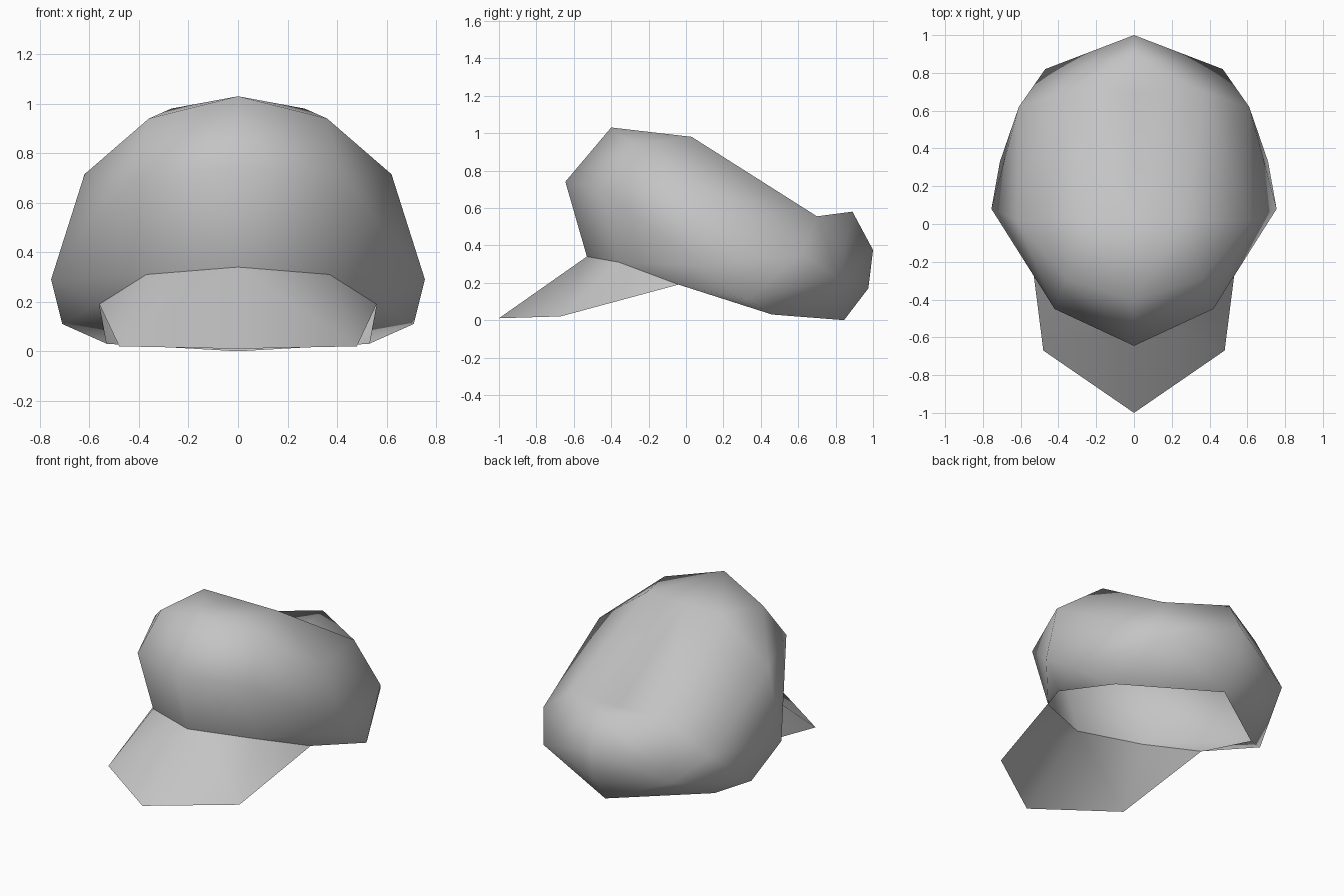
import bpy, bmesh

if "Cube" in bpy.data.objects:
    bpy.data.objects.remove(bpy.data.objects["Cube"])

grey = bpy.data.materials.new("light_grey")
grey.diffuse_color = (0.55, 0.55, 0.55, 1)
grey.use_nodes = True
grey.node_tree.nodes["Principled BSDF"].inputs["Base Color"].default_value = grey.diffuse_color

# Right-half points: a = opening rim, b = bulge, c = shoulder, d = top, p = brim edge
P = dict(
    a0=(0, -.53, .34), a1=(.37, -.36, .31), a2=(.56, -.04, .19), a3=(.53, .46, .03), a4=(0, .845, 0),
    b0=(0, -.645, .74), b1=(.42, -.45, .70), b2=(.755, .08, .29), b3=(.71, .33, .11),
    b4=(.47, .82, .22), b5=(0, .975, .17),
    c0=(0, -.40, 1.03), c1=(.36, -.29, .94), c2=(.62, .02, .715), c3=(.61, .62, .355), c4=(0, 1, .375),
    d0=(0, .03, .98), d1=(.27, .03, .98), d2=(.36, .70, .555), d3=(0, .70, .555), d4=(0, .89, .58),
    p0=(0, -1, .01), p1=(.48, -.67, .02))


def half_shell(name, faces, outward=True):
    """Build one half from named points, mirror it across x and smooth it."""
    bm = bmesh.new()
    verts = {}
    for face in faces:
        keys = face.split()
        for k in keys:
            if k not in verts:
                verts[k] = bm.verts.new(P[k])
        bm.faces.new([verts[k] for k in keys])
    # close the other side
    geom = bm.verts[:] + bm.edges[:] + bm.faces[:]
    bmesh.ops.mirror(bm, geom=geom, axis='X', merge_dist=0.0)
    bmesh.ops.remove_doubles(bm, verts=bm.verts[:], dist=0.0005)
    bmesh.ops.recalc_face_normals(bm, faces=bm.faces[:])
    # point the surface out of the middle of the crown, or upward for a sheet
    total = 0
    for f in bm.faces:
        c = f.calc_center_median()
        c.y -= .15
        c.z -= .45
        total += f.calc_area() * (f.normal.dot(c) if outward else f.normal.z)
    if total < 0:
        bmesh.ops.reverse_faces(bm, faces=bm.faces[:])
    for f in bm.faces:
        f.smooth = True
    mesh = bpy.data.meshes.new(name)
    bm.to_mesh(mesh)
    bm.free()
    mesh.materials.append(grey)
    ob = bpy.data.objects.new(name, mesh)
    bpy.context.collection.objects.link(ob)
    return ob


# Puffy crown, open underneath
half_shell("crown", [
    "a0 a1 b1 b0", "a1 a2 b2 b1", "a2 a3 b3 b2",        # lower front and sides
    "a3 a4 b4", "a3 b4 b3", "a4 b5 b4",                 # lower back
    "b0 b1 c1 c0", "b1 b2 c2 c1", "b2 b3 c3 c2",        # upper front and sides
    "b3 b4 c3", "b5 c4 b4",                             # back corners
    "c0 c1 d1", "c0 d1 d0", "c1 c2 d1",                 # top front
    "c2 c3 d2", "c2 d2 d1", "d0 d1 d2 d3",              # sloping top
    "d3 d2 d4", "c3 b4 d2", "b4 c4 d4", "b4 d4 d2"])    # back ridge

# Pointed brim below the front
half_shell("brim", ["a0 a1 p1 p0", "a1 a2 p1"], outward=False)
